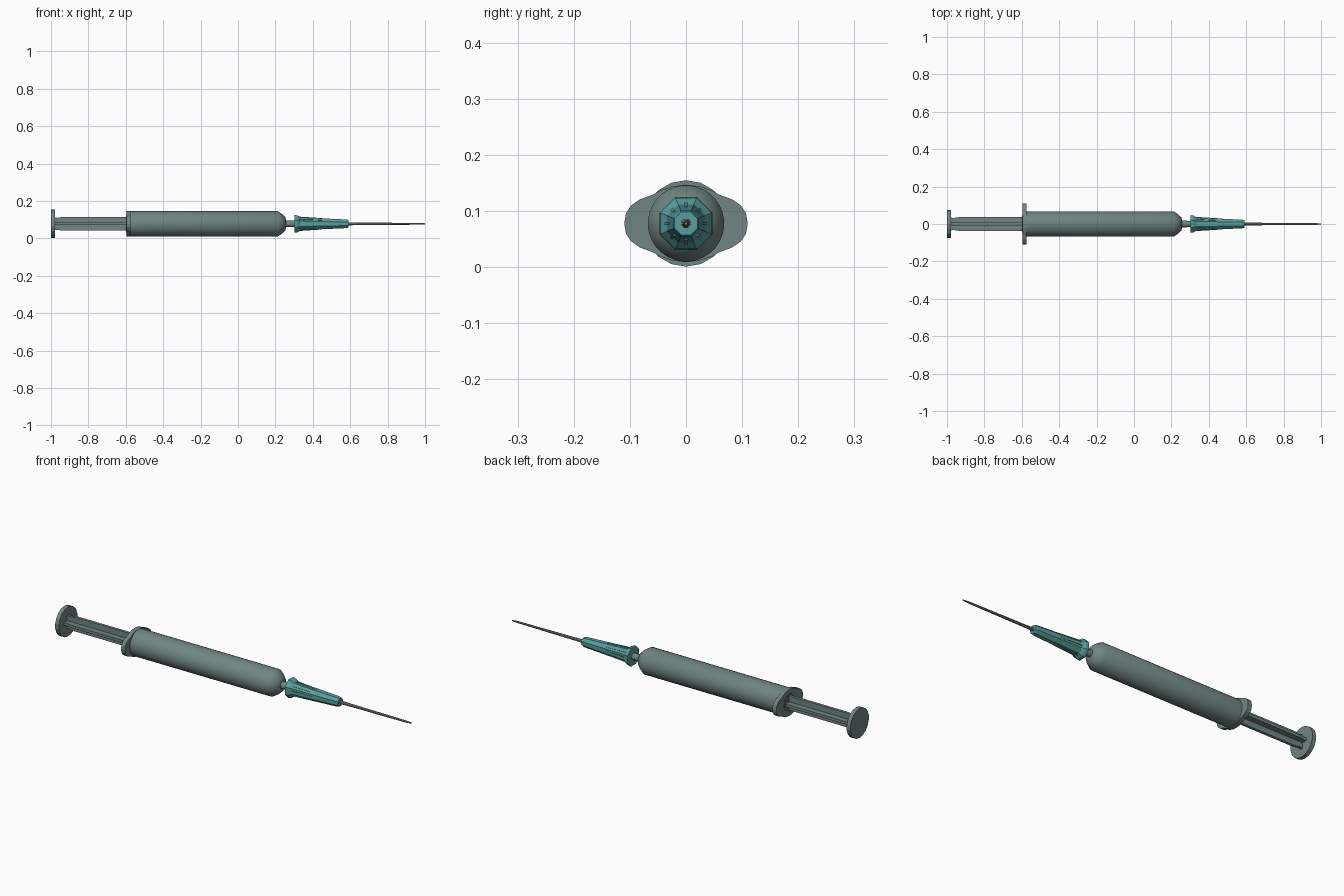
import bpy, bmesh, math

if "Cube" in bpy.data.objects:
    bpy.data.objects.remove(bpy.data.objects["Cube"])

ZC = 0.078  # height of the long axis


def material(name, rgb):
    m = bpy.data.materials.new(name)
    m.diffuse_color = (*rgb, 1)
    m.use_nodes = True
    m.node_tree.nodes["Principled BSDF"].inputs["Base Color"].default_value = m.diffuse_color
    return m


PLASTIC = material("grey green plastic", (0.16, 0.235, 0.225))
TEAL = material("teal plastic", (0.10, 0.34, 0.34))
STEEL = material("needle steel", (0.25, 0.235, 0.225))
RUBBER = material("stopper brown grey", (0.17, 0.14, 0.14))


def finish(name, bm, mat, smooth=False):
    bmesh.ops.recalc_face_normals(bm, faces=bm.faces)
    me = bpy.data.meshes.new(name)
    bm.to_mesh(me)
    bm.free()
    ob = bpy.data.objects.new(name, me)
    bpy.context.collection.objects.link(ob)
    me.materials.append(mat)
    ob.location.z = ZC
    if smooth:
        bpy.ops.object.select_all(action='DESELECT')
        ob.select_set(True)
        bpy.context.view_layer.objects.active = ob
        bpy.ops.object.shade_smooth_by_angle(angle=math.radians(35))
    return ob


def lathe(name, profile, sides, mat, smooth=False):
    """Closed solid of revolution round x, from (x, radius) pairs."""
    bm = bmesh.new()
    rings = []
    for x, r in profile:
        rings.append([bm.verts.new((x, r * math.cos(a), r * math.sin(a)))
                      for a in (2 * math.pi * (i + 0.5) / sides for i in range(sides))])
    for p, q in zip(rings, rings[1:]):
        for i in range(sides):
            j = (i + 1) % sides
            bm.faces.new((p[i], p[j], q[j], q[i]))
    bm.faces.new(rings[0])
    bm.faces.new(rings[-1])
    return finish(name, bm, mat, smooth)


def prism(name, points, direction, mat):
    """Flat outline pushed along a direction."""
    bm = bmesh.new()
    face = bm.faces.new([bm.verts.new(p) for p in points])
    new = bmesh.ops.extrude_face_region(bm, geom=[face])["geom"]
    bmesh.ops.translate(bm, vec=direction,
                        verts=[v for v in new if isinstance(v, bmesh.types.BMVert)])
    return finish(name, bm, mat)


# Thumb rest and barrel with its tapered shoulder and nozzle
lathe("thumb_rest", [(-1, 0.077), (-0.979, 0.077)], 18, PLASTIC)
lathe("barrel", [(-0.585, 0.068), (0.212, 0.068), (0.235, 0.053), (0.253, 0.036),
                 (0.257, 0.019)], 32, PLASTIC, True)
lathe("nozzle", [(0.25, 0.019), (0.315, 0.017)], 12, PLASTIC, True)

# Finger flange: oval with two ears
quarter = [(0.11, 0.0), (0.107, 0.018), (0.098, 0.032), (0.082, 0.043),
           (0.06, 0.051), (0.045, 0.059), (0.025, 0.066), (0.0, 0.069)]
half = quarter + [(-y, z) for y, z in quarter[-2::-1]]
outline = half + [(y, -z) for y, z in half[-2:0:-1]]
prism("finger_flange", [(-0.597, y, z) for y, z in outline], (0.022, 0, 0), PLASTIC)
lathe("barrel_opening", [(-0.599, 0.046), (-0.59, 0.046)], 24, RUBBER)

# Plunger: two crossed fins, stepped in near the thumb rest
fin = [(-0.985, 0.036), (-0.965, 0.032), (-0.935, 0.037), (-0.59, 0.037)]
side = fin + [(x, -h) for x, h in reversed(fin)]
T = 0.007
prism("plunger_fin_upright", [(x, -T, h) for x, h in side], (0, 2 * T, 0), PLASTIC)
prism("plunger_fin_flat", [(x, h, -T) for x, h in side], (0, 0, 2 * T), PLASTIC)

# Eight-sided needle hub with flared collar
lathe("needle_hub", [(0.303, 0.051), (0.318, 0.049), (0.335, 0.037), (0.58, 0.025),
                     (0.59, 0.022)], 8, TEAL)

# Ribs along the hub corners
for i in range(8):
    a = 2 * math.pi * i / 8
    c, s = math.cos(a), math.sin(a)
    w = 0.003
    ribs = [(0.325, 0.030), (0.325, 0.0385), (0.45, 0.0305), (0.45, 0.025)]
    prism(f"hub_rib_{i + 1}", [(x, r * c + w * s, r * s - w * c) for x, r in ribs],
          (0, -2 * w * s, 2 * w * c), TEAL)

# Needle, narrowing to the point
lathe("needle", [(0.58, 0.009), (0.65, 0.0075), (0.97, 0.005), (1.0, 0.003)], 8, STEEL, True)
